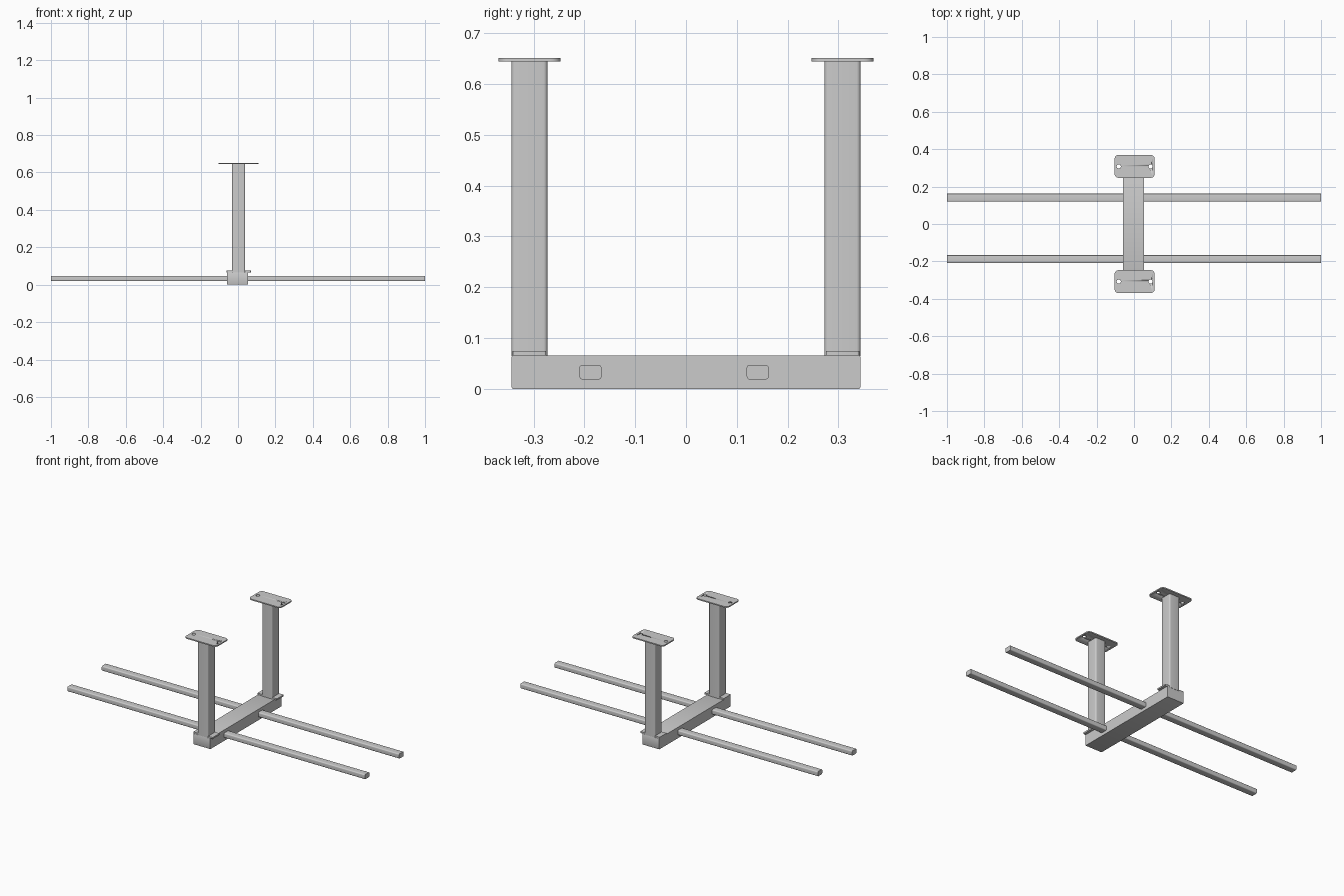
import bpy, bmesh, math

if "Cube" in bpy.data.objects:
    bpy.data.objects.remove(bpy.data.objects["Cube"])


def rounded_rect(w, h, r, seg):
    """Counter-clockwise outline of a rounded rectangle."""
    pts = []
    for i, (sx, sy) in enumerate([(1, 1), (-1, 1), (-1, -1), (1, -1)]):
        for k in range(seg + 1):
            a = math.pi / 2 * (i + k / seg)
            pts.append((sx * (w / 2 - r) + r * math.cos(a),
                        sy * (h / 2 - r) + r * math.sin(a)))
    return pts


def prism(name, outline, length, loc, axis='Z'):
    """Extrude an outline along an axis, centred on loc."""
    bm = bmesh.new()
    def place(u, v, t):
        return (u, v, t) if axis == 'Z' else (t, u, v)
    f = bm.faces.new([bm.verts.new(place(u, v, -length / 2)) for u, v in outline])
    ext = bmesh.ops.extrude_face_region(bm, geom=[f])
    top = [g for g in ext['geom'] if isinstance(g, bmesh.types.BMVert)]
    bmesh.ops.translate(bm, verts=top, vec=place(0, 0, length))
    bmesh.ops.recalc_face_normals(bm, faces=bm.faces)
    me = bpy.data.meshes.new(name)
    bm.to_mesh(me)
    bm.free()
    ob = bpy.data.objects.new(name, me)
    ob.location = loc
    bpy.context.collection.objects.link(ob)
    bpy.ops.object.select_all(action='DESELECT')
    bpy.context.view_layer.objects.active = ob
    ob.select_set(True)
    bpy.ops.object.shade_smooth_by_angle(angle=math.radians(30))
    return ob


def circle(r, n=24):
    return [(r * math.cos(2 * math.pi * i / n), r * math.sin(2 * math.pi * i / n))
            for i in range(n)]


def drill(plate, x, y, z, r):
    """Cut a round bolt hole through a plate."""
    cutter = prism("hole_cutter", circle(r), 0.05, (x, y, z))
    cutter.hide_render = True
    mod = plate.modifiers.new("hole", 'BOOLEAN')
    mod.object = cutter
    mod.operation = 'DIFFERENCE'
    mod.solver = 'EXACT'
    bpy.context.view_layer.objects.active = plate
    bpy.ops.object.modifier_apply(modifier=mod.name)
    bpy.data.objects.remove(cutter)


CX = 0.0035   # centre line of posts and plates

# Cross beam
prism("cross_beam", rounded_rect(0.686, 0.066, 0.003, 2), 0.112,
      (-0.003, 0, 0.033), 'X')

for side, y in (("front", -0.308), ("back", 0.308)):
    # Rounded square post
    prism(side + "_post", rounded_rect(0.07, 0.071, 0.008, 5), 0.580,
          (CX, y, 0.355))
    # Foot plate under the post
    prism(side + "_foot_plate", rounded_rect(0.131, 0.066, 0.004, 3), 0.009,
          (CX, y, 0.0705))
    # Mounting plate with two bolt holes
    plate = prism(side + "_mounting_plate", rounded_rect(0.214, 0.122, 0.02, 6),
                  0.007, (CX, y, 0.6475))
    for dx in (-0.085, 0.085):
        drill(plate, CX + dx, y, 0.6475, 0.011)

# Long support rails through the beam
for side, y in (("front", -0.188), ("back", 0.141)):
    prism(side + "_rail", rounded_rect(0.043, 0.029, 0.006, 5), 2.0,
          (0, y, 0.033), 'X')
